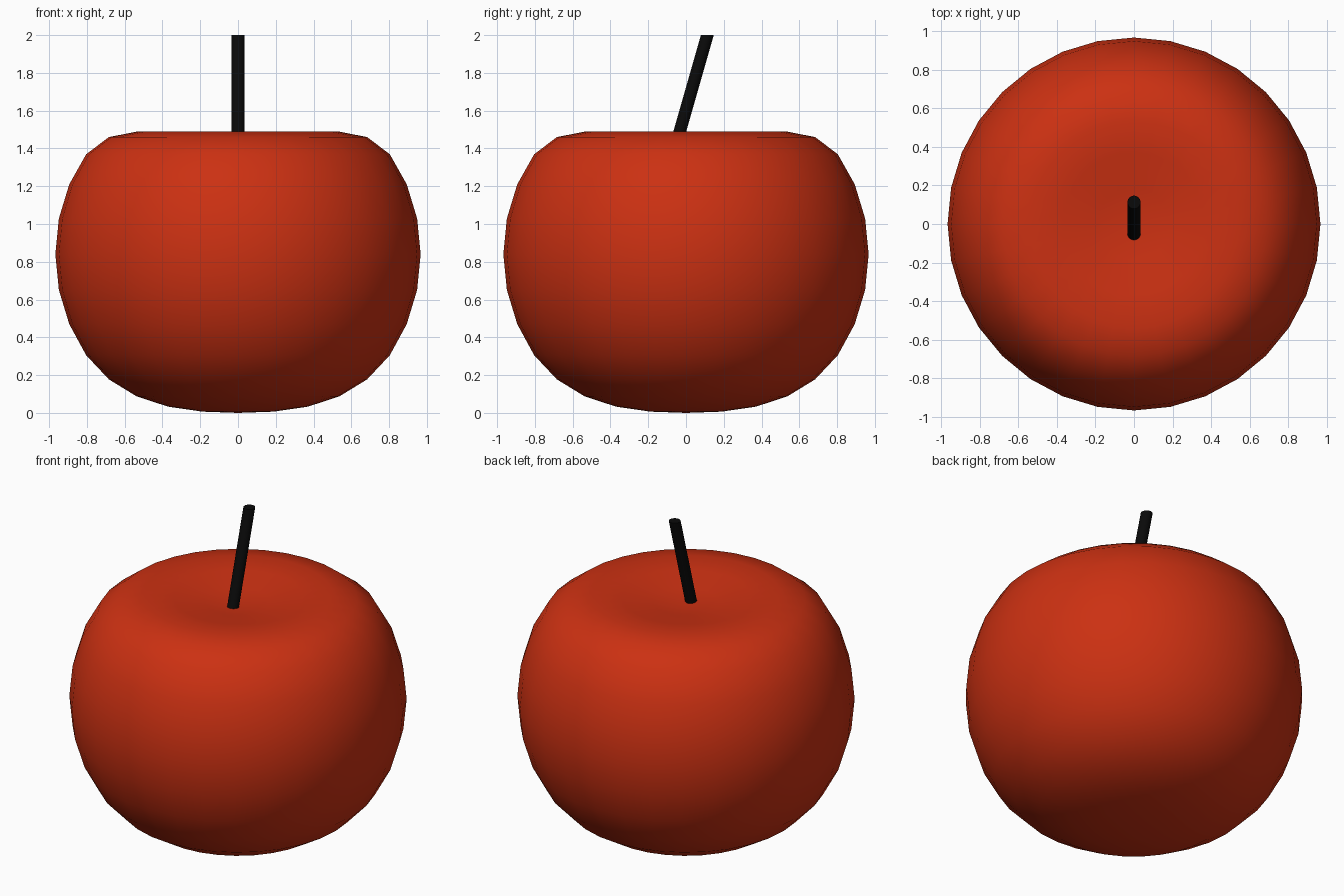
import bpy, bmesh, math

if "Cube" in bpy.data.objects:
    bpy.data.objects.remove(bpy.data.objects["Cube"])

R, CZ = 0.967, 0.84          # body radius and centre height
TOP_DENT, BOTTOM_DENT = 0.38, 0.127


def falloff(d):
    t = max(0.0, 1.0 - d)
    return 3 * t * t - 2 * t ** 3


def material(name, color):
    mat = bpy.data.materials.new(name)
    mat.diffuse_color = color
    mat.use_nodes = True
    mat.node_tree.nodes["Principled BSDF"].inputs["Base Color"].default_value = mat.diffuse_color
    return mat


def add_object(name, bm, mat):
    mesh = bpy.data.meshes.new(name)
    bm.to_mesh(mesh)
    bm.free()
    mesh.materials.append(mat)
    obj = bpy.data.objects.new(name, mesh)
    bpy.context.collection.objects.link(obj)
    return obj


# Apple body: sphere with both poles softly pushed inward
bm = bmesh.new()
bmesh.ops.create_uvsphere(bm, u_segments=32, v_segments=16, radius=R)
for v in bm.verts:
    r = math.hypot(v.co.x, v.co.y)
    up = TOP_DENT * falloff(math.hypot(r, v.co.z - R))
    low = BOTTOM_DENT * falloff(math.hypot(r, v.co.z + R))
    v.co.z += CZ - up + low
for f in bm.faces:
    f.smooth = True
add_object("apple_body", bm, material("apple_red", (0.6, 0.03, 0.006, 1)))

# Stem: cylinder sheared backward, with level ends
Z0, Z1 = 1.425, 2.0
bm = bmesh.new()
bmesh.ops.create_cone(bm, cap_ends=True, segments=32, radius1=0.034,
                      radius2=0.034, depth=Z1 - Z0)
for v in bm.verts:
    v.co.z += (Z0 + Z1) / 2
    v.co.y += 0.113 + 0.286 * (v.co.z - Z1)
for f in bm.faces:
    f.smooth = len(f.verts) == 4
stem = add_object("stem", bm, material("stem_black", (0.003, 0.003, 0.003, 1)))
bpy.context.view_layer.objects.active = stem
stem.select_set(True)
bpy.ops.object.shade_smooth_by_angle(angle=math.radians(30))
